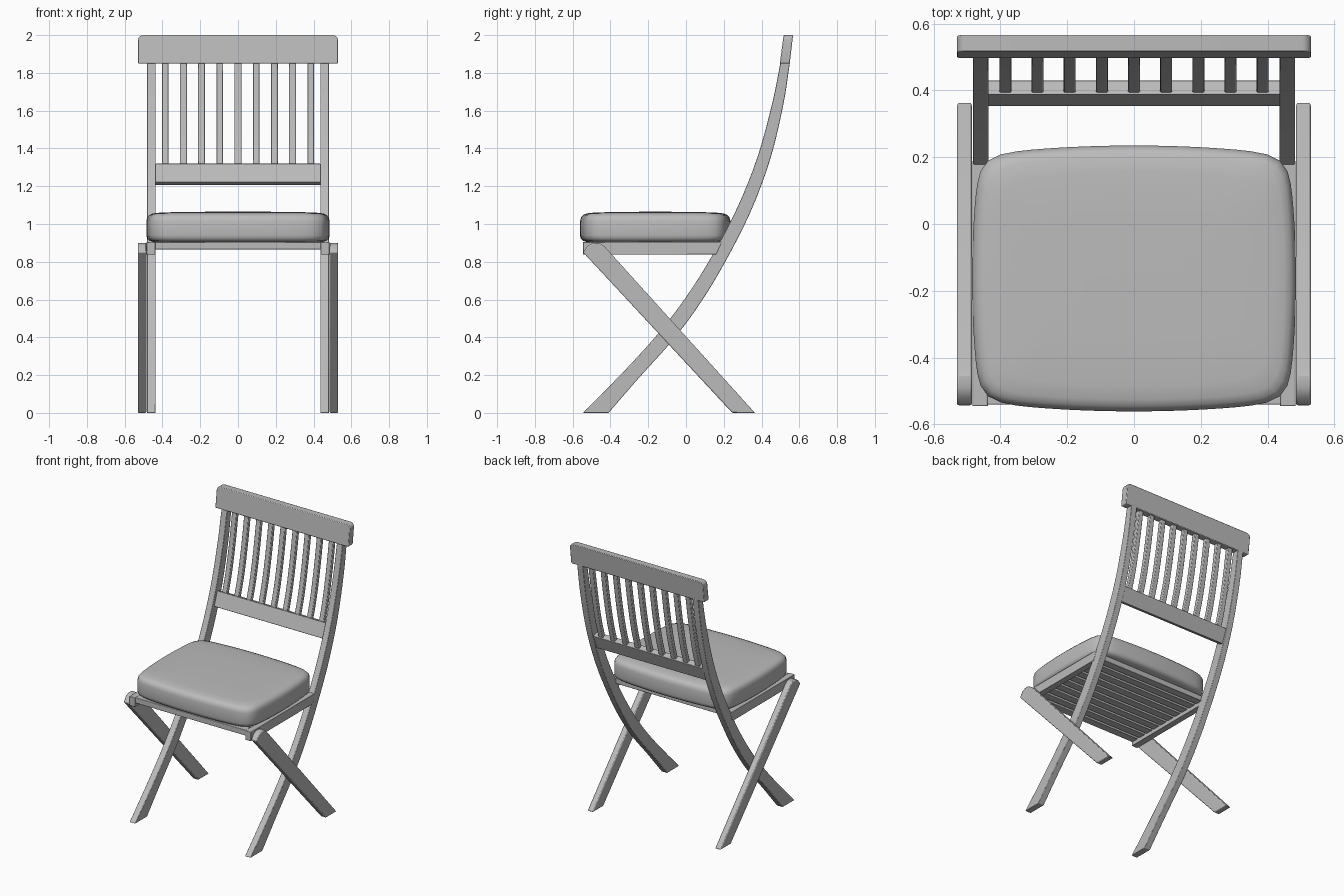
import bpy, bmesh, math
from mathutils import Vector

if "Cube" in bpy.data.objects:
    bpy.data.objects.remove(bpy.data.objects["Cube"], do_unlink=True)

GREY = (0.5, 0.5, 0.5, 1)
grey = bpy.data.materials.new("plain grey")
grey.use_nodes = True
grey.diffuse_color = GREY
grey.node_tree.nodes["Principled BSDF"].inputs["Base Color"].default_value = GREY


def finish(name, bm, bevel=0.0, angle=30):
    bmesh.ops.recalc_face_normals(bm, faces=bm.faces)
    mesh = bpy.data.meshes.new(name)
    bm.to_mesh(mesh)
    bm.free()
    obj = bpy.data.objects.new(name, mesh)
    bpy.context.collection.objects.link(obj)
    mesh.materials.append(grey)
    if bevel:
        mod = obj.modifiers.new("soft_edges", "BEVEL")
        mod.width, mod.segments = bevel, 2
        mod.limit_method, mod.angle_limit = "ANGLE", math.radians(40)
    bpy.ops.object.select_all(action="DESELECT")
    obj.select_set(True)
    bpy.context.view_layer.objects.active = obj
    bpy.ops.object.shade_smooth_by_angle(angle=math.radians(angle))
    return obj


def side_profile(name, points, x0, x1, bevel=0.003):
    """Extrude a (y, z) outline from x0 to x1."""
    bm = bmesh.new()
    face = bm.faces.new([bm.verts.new((x0, y, z)) for y, z in points])
    out = bmesh.ops.extrude_face_region(bm, geom=[face])
    new = [v for v in out["geom"] if isinstance(v, bmesh.types.BMVert)]
    bmesh.ops.translate(bm, verts=new, vec=(x1 - x0, 0, 0))
    return finish(name, bm, bevel)


def box(name, x, y, z):
    corners = [(y[0], z[0]), (y[1], z[0]), (y[1], z[1]), (y[0], z[1])]
    return side_profile(name, corners, *x)


def smooth_path(points, steps=4):
    """Catmull-Rom curve through the points."""
    p = [Vector(q) for q in points]
    p = [2 * p[0] - p[1]] + p + [2 * p[-1] - p[-2]]
    path = []
    for a, b, c, d in zip(p, p[1:], p[2:], p[3:]):
        for i in range(steps):
            t = i / steps
            path.append(0.5 * (2 * b + (c - a) * t + (2 * a - 5 * b + 4 * c - d) * t**2
                               + (3 * b - a - 3 * c + d) * t**3))
    return path + [p[-2]]


# Curved posts run from the front feet up to the top of the back
rear_edge = [(-0.41, 0), (-0.245, 0.19), (-0.07, 0.385), (0.075, 0.58), (0.205, 0.795),
             (0.34, 1.06), (0.445, 1.34), (0.515, 1.63), (0.55, 1.855)]
front_edge = [(-0.545, 0), (-0.31, 0.24), (-0.135, 0.435), (0.008, 0.625), (0.138, 0.832),
              (0.273, 1.09), (0.38, 1.36), (0.457, 1.642), (0.5, 1.855)]
post = smooth_path(rear_edge) + smooth_path(front_edge)[::-1]

# Straight crossing legs with rounded upper ends
cross_leg = [(0.245, 0), (0.365, 0), (-0.43, 0.88), (-0.455, 0.898), (-0.49, 0.9),
             (-0.52, 0.885), (-0.545, 0.85)]
rail = [(-0.545, 0.838), (0.16, 0.838), (0.19, 0.905), (-0.545, 0.905)]

for side, s in (("left", 1), ("right", -1)):
    side_profile(side + "_curved_post", post, s * 0.436, s * 0.482)
    side_profile(side + "_cross_leg", cross_leg, s * 0.485, s * 0.53, 0.006)
    side_profile(side + "_seat_rail", rail, s * 0.438, s * 0.484)

# Seat slats between the side rails
SLATS = 10
pitch = 0.73 / SLATS
for i in range(SLATS):
    y = -0.54 + i * pitch
    box(f"seat_slat_{i + 1}", (-0.44, 0.44), (y, y + pitch * 0.76), (0.865, 0.905))

# Lower back rail
side_profile("lower_back_rail", [(0.352, 1.22), (0.39, 1.205), (0.43, 1.305), (0.388, 1.32)],
             -0.438, 0.438)

# Back spindles follow the curve of the posts
spine = smooth_path([(0.404, 1.3), (0.447, 1.45), (0.488, 1.65), (0.522, 1.86)])
half = Vector((0.014, -0.004))
spindle = [p + half for p in spine] + [p - half for p in spine[::-1]]
for i in range(9):
    x = (i - 4) * 0.0963
    side_profile(f"back_spindle_{i + 1}", spindle, x - 0.018, x + 0.018, 0.004)

# Top rail: front outline with rounded corners, leaning back
bm = bmesh.new()
outline = []
for cx, cz, r, start in ((1, 2.0, 0.028, 0), (-1, 2.0, 0.028, 90),
                         (-1, 1.85, 0.008, 180), (1, 1.85, 0.008, 270)):
    up = 1 if cz == 2.0 else -1
    for k in range(6):
        a = math.radians(start + 18 * k)
        outline.append((cx * (0.53 - r) + r * math.cos(a), cz - up * r + r * math.sin(a)))
front = [bm.verts.new((x, 0.497 + (z - 1.85) * 0.13, z)) for x, z in outline]
back = [bm.verts.new((x, 0.549 + (z - 1.85) * 0.12, z)) for x, z in outline]
bm.faces.new(front)
bm.faces.new(back)
for i in range(len(front)):
    j = (i + 1) % len(front)
    bm.faces.new((front[i], front[j], back[j], back[i]))
finish("top_rail", bm, 0.004)

# Seat cushion: bulging rounded square, lofted through inset rings
bm = bmesh.new()
N = 96
rings = []
for z, inset in ((0.905, 0.035), (0.911, 0.016), (0.922, 0.004), (0.94, 0), (1.015, 0),
                 (1.035, 0.005), (1.048, 0.016), (1.056, 0.035), (1.061, 0.08),
                 (1.064, 0.2), (1.065, 0.33)):
    ring = []
    for i in range(N):
        a = 2 * math.pi * i / N
        c, s = math.cos(a), math.sin(a)
        size = (abs(c)**12 + abs(s)**12) ** (-1 / 12)
        u, v = c * size, s * size
        ring.append(bm.verts.new(((0.485 - inset) * u * (1 - 0.05 * v * v),
                                  -0.163 + (0.398 - inset) * v * (1 - 0.07 * u * u), z)))
    rings.append(ring)
for low, high in zip(rings, rings[1:]):
    for i in range(N):
        j = (i + 1) % N
        bm.faces.new((low[i], low[j], high[j], high[i]))
bm.faces.new(rings[0])
bm.faces.new(rings[-1])
finish("seat_cushion", bm, angle=60)
